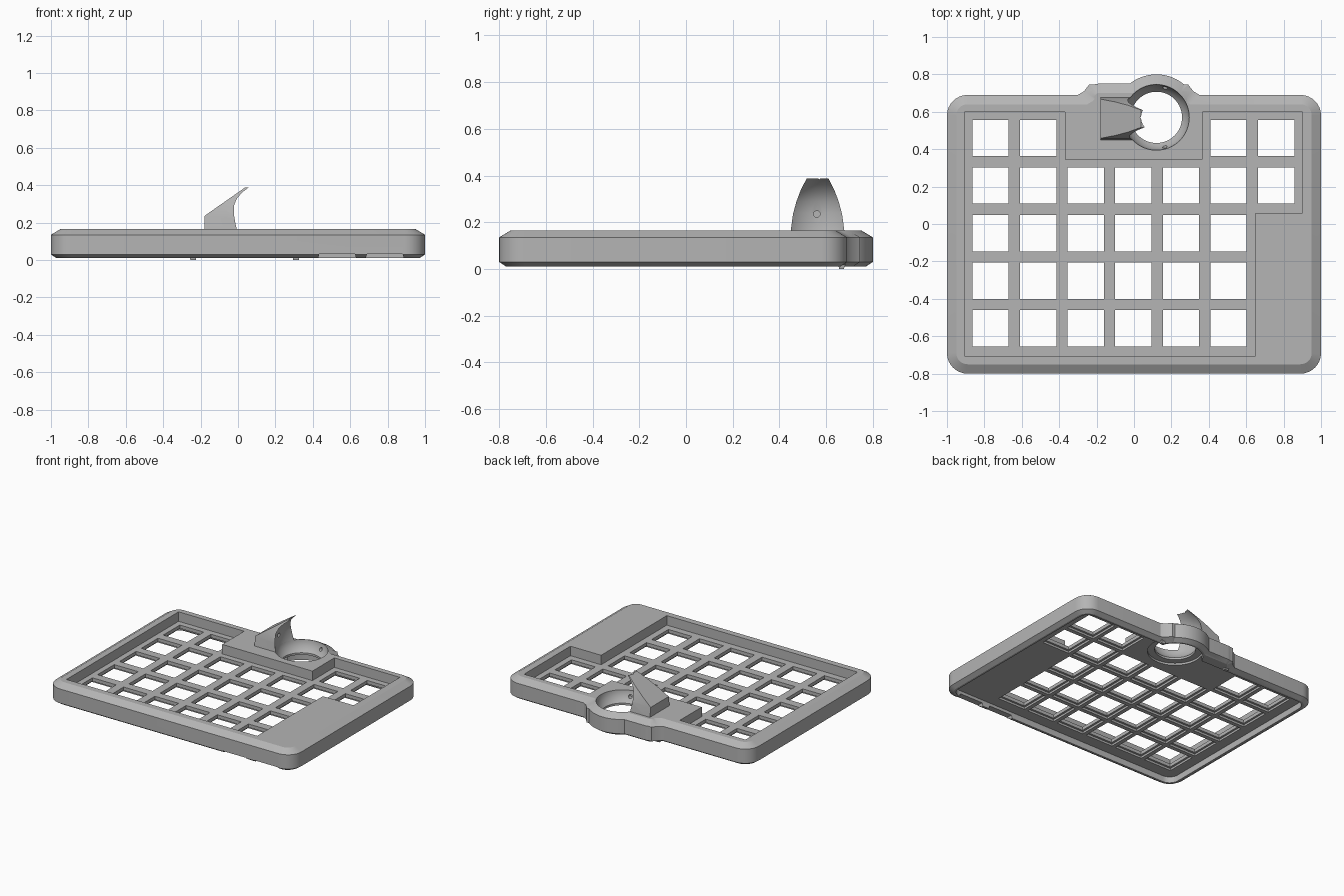
import bpy, bmesh, math

cube = bpy.data.objects.get("Cube")
if cube:
    bpy.data.objects.remove(cube, do_unlink=True)

grey = bpy.data.materials.new("plain_grey")
grey.use_nodes = True
grey.diffuse_color = (0.46, 0.46, 0.46, 1)
grey.node_tree.nodes["Principled BSDF"].inputs["Base Color"].default_value = (0.46, 0.46, 0.46, 1)

BOTTOM, TOP = 0.01, 0.165
PLATE_LOW, PLATE_HIGH = 0.055, 0.095
RING = (0.12, 0.57)


def loft(name, stacks):
    """Closed solids; each stack is a list of (outline, z) layers from bottom to top."""
    bm = bmesh.new()
    for layers in stacks:
        rings = [[bm.verts.new((x, y, z)) for x, y in outline] for outline, z in layers]
        n = len(rings[0])
        for low, high in zip(rings, rings[1:]):
            for i in range(n):
                j = (i + 1) % n
                bm.faces.new((low[i], low[j], high[j], high[i]))
        bm.faces.new(rings[0][::-1])
        bm.faces.new(rings[-1])
    bmesh.ops.recalc_face_normals(bm, faces=bm.faces)
    mesh = bpy.data.meshes.new(name)
    bm.to_mesh(mesh)
    bm.free()
    mesh.materials.append(grey)
    obj = bpy.data.objects.new(name, mesh)
    bpy.context.collection.objects.link(obj)
    return obj


def rect(x0, x1, y0, y1):
    return [(x0, y0), (x1, y0), (x1, y1), (x0, y1)]


def rounded(x0, x1, y0, y1, r, steps=8):
    corners = [(x1 - r, y1 - r), (x0 + r, y1 - r), (x0 + r, y0 + r), (x1 - r, y0 + r)]
    return [(cx + r * math.cos(a), cy + r * math.sin(a))
            for k, (cx, cy) in enumerate(corners)
            for a in [math.pi / 2 * (k + s / steps) for s in range(steps + 1)]]


def circle(r, n=64):
    return [(RING[0] + r * math.cos(2 * math.pi * i / n),
             RING[1] + r * math.sin(2 * math.pi * i / n)) for i in range(n)]


def chamfered(outline):
    """Layers with a chamfer at bottom and top; outline takes an inset."""
    return [(outline(0.03), BOTTOM), (outline(0), 0.03),
            (outline(0), 0.135), (outline(0.05), TOP)]


def boolean(target, other, operation="DIFFERENCE", keep=False):
    mod = target.modifiers.new("cut", "BOOLEAN")
    mod.operation, mod.solver, mod.object = operation, "EXACT", other
    bpy.context.view_layer.objects.active = target
    bpy.ops.object.modifier_apply(modifier=mod.name)
    if not keep:
        bpy.data.objects.remove(other, do_unlink=True)


def rod(radius, length, location, rotation):
    bpy.ops.mesh.primitive_cylinder_add(vertices=16, radius=radius, depth=length,
                                        location=location, rotation=rotation)
    return bpy.context.object


# Case shell: rounded slab with a shelf and a ring bulge at the back
case = loft("case", [chamfered(lambda d: rounded(-1 + d, 1 - d, -0.8 + d, 0.69 - d, 0.11 - d))])
shelf = loft("shelf", [chamfered(lambda d: rounded(-0.26 + d, 0.2 - d, 0.2 + d, 0.75 - d, 0.07 - d))])
bulge = loft("bulge", [chamfered(lambda d: circle(0.23 - d))])
boolean(case, shelf, "UNION")
boolean(case, bulge, "UNION")

# Fillet wedges where the shelf and the bulge meet the back edge
fillets = loft("fillets", [chamfered(lambda d, s=s, x=x: [
    (x - s * 0.1, 0.55), (x + s * (0.045 - d), 0.55), (x + s * (0.045 - d), 0.69 - d),
    (x + s * (0.012 - d), 0.71 - d), (x - s * (0.015 + d), 0.745 - d), (x - s * 0.1, 0.745 - d)])
    for s, x in ((-1, -0.255), (1, 0.305))])
boolean(case, fillets, "UNION")

# Key pocket on top and hollow underside, leaving a thin plate
pocket = [(-0.905, -0.705), (0.65, -0.705), (0.65, 0.06), (0.9, 0.06), (0.9, 0.6),
          (0.365, 0.6), (0.365, 0.345), (-0.37, 0.345), (-0.37, 0.6), (-0.905, 0.6)]
boolean(case, loft("pocket", [[(pocket, PLATE_HIGH), (pocket, 0.3)]]))
hollow = rounded(-0.955, 0.955, -0.755, 0.645, 0.07)
boolean(case, loft("hollow", [[(hollow, -0.1), (hollow, PLATE_LOW)]]))

# Key openings, wider on the underside
keys = [(c, 0) for c in (0, 1, 5, 6)] + [(c, 1) for c in range(7)]
keys += [(c, r) for r in (2, 3, 4) for c in range(6)]


def key_cutter(half, z0, z1):
    stacks = []
    for c, r in keys:
        x, y = -0.767 + 0.2545 * c, 0.46 - 0.2545 * r
        outline = rect(x - half, x + half, y - half, y + half)
        stacks.append([(outline, z0), (outline, z1)])
    return loft("key_cutter", stacks)


boolean(case, key_cutter(0.097, -0.1, 0.3))
boolean(case, key_cutter(0.112, -0.1, 0.07))

# Two shallow notches under the front wall
notches = []
for x in (0.53, 0.785):
    notches.append([(rect(x - 0.11, x + 0.11, -0.9, -0.7), -0.02),
                    (rect(x - 0.095, x + 0.095, -0.9, -0.7), 0.033)])
boolean(case, loft("notches", notches))

# Thumb fin: tapered wedge leaning over the ring
fin_layers = []
for z, x, half in ((0.14, -0.18, 0.118), (0.235, -0.18, 0.105), (0.29, -0.102, 0.09),
                   (0.34, -0.03, 0.071), (0.388, 0.038, 0.046)):
    fin_layers.append((rect(x, 0.06, 0.563 - half, 0.563 + half), z))
fin = loft("thumb_fin", [fin_layers])

# Turned cutter: stepped bore, bowl and the scooped face of the fin
bore = [(0.185, -0.1), (0.185, 0.07), (0.137, 0.0701), (0.137, 0.085), (0.15, 0.098),
        (0.166, 0.125), (0.174, 0.15), (0.178, 0.19), (0.18, 0.24), (0.172, 0.29),
        (0.15, 0.33), (0.12, 0.36), (0.085, 0.386), (0.05, 0.41)]
cutter = loft("bore_cutter", [[(circle(r), z) for r, z in bore]])
boolean(fin, cutter, keep=True)
boolean(case, cutter)

# Small pin holes in the fin and the ring wall
boolean(fin, rod(0.014, 0.08, (-0.07, 0.56, 0.235), (0, math.pi / 2, 0)))
for s in (-1, 1):
    a = s * math.radians(74)
    spot = (RING[0] + 0.17 * math.cos(a), RING[1] + 0.17 * math.sin(a), 0.125)
    boolean(case, rod(0.013, 0.05, spot, (0, math.pi / 2, a)))

# Small tabs below the back wall
for name, x in (("right_tab", -0.24), ("left_tab", 0.31)):
    loft(name, [[(rect(x - 0.015, x + 0.015, 0.655, 0.675), 0),
                 (rect(x - 0.02, x + 0.02, 0.65, 0.685), 0.03)]])

# Smooth the curves, keep the edges crisp
for obj in (case, fin):
    bpy.ops.object.select_all(action="DESELECT")
    obj.select_set(True)
    bpy.context.view_layer.objects.active = obj
    bpy.ops.object.shade_smooth_by_angle(angle=math.radians(22))
